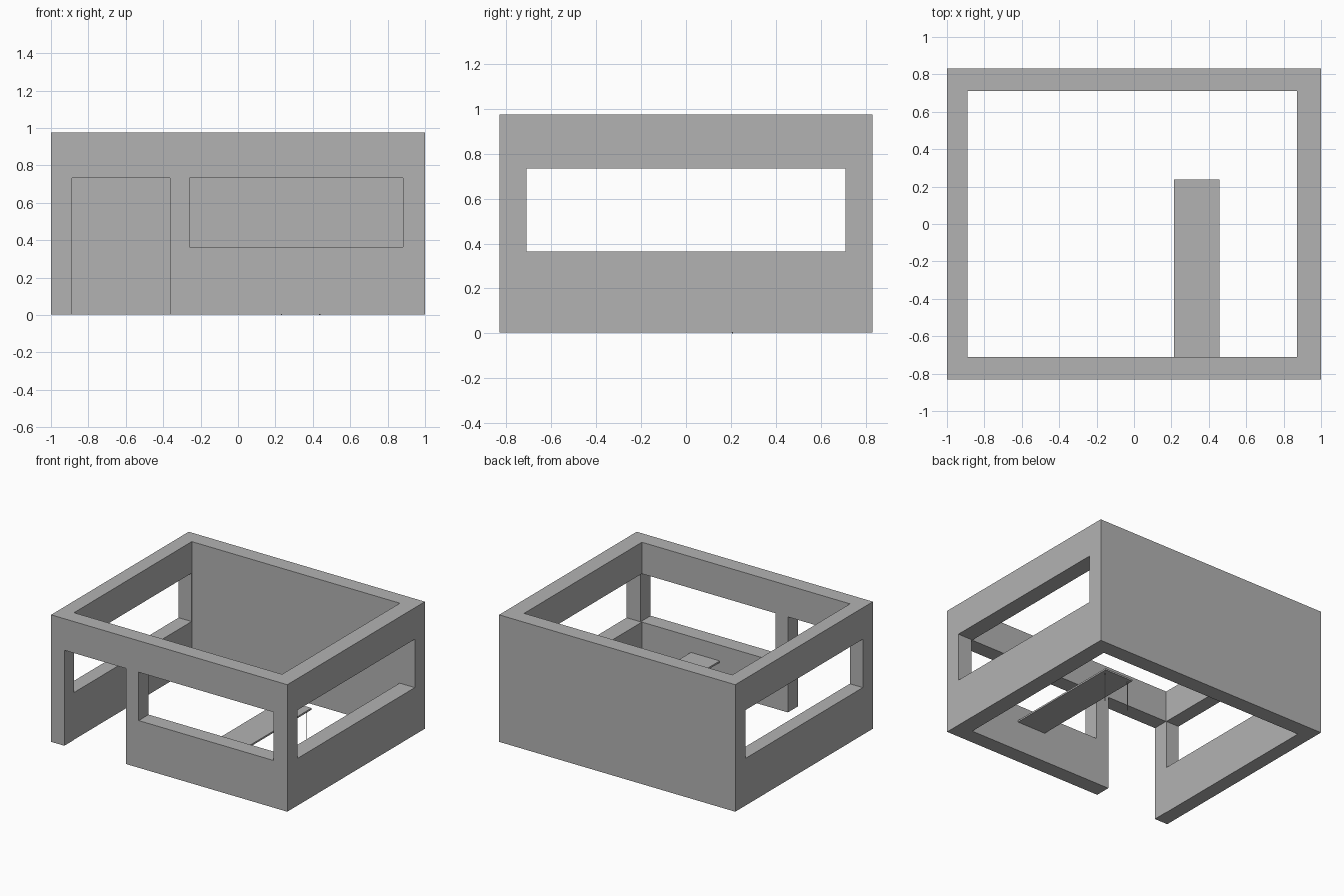
import bpy

cube = bpy.data.objects.get("Cube")
if cube:
    bpy.data.objects.remove(cube, do_unlink=True)

grey = bpy.data.materials.new("plain_grey")
grey.use_nodes = True
COLOUR = (0.45, 0.45, 0.45, 1)
grey.diffuse_color = COLOUR
grey.node_tree.nodes["Principled BSDF"].inputs["Base Color"].default_value = COLOUR


def box(name, x, y, z):
    """Box spanning the given (min, max) ranges."""
    spans = (x, y, z)
    bpy.ops.mesh.primitive_cube_add(size=1, location=[(a + b) / 2 for a, b in spans])
    ob = bpy.context.object
    ob.name = name
    ob.scale = [b - a for a, b in spans]
    bpy.ops.object.transform_apply(location=True, rotation=False, scale=True)
    ob.data.materials.append(grey)
    return ob


def cut(target, x, y, z):
    """Subtract a box from the target and discard the cutter."""
    cutter = box("cutter", x, y, z)
    cutter.hide_render = True
    mod = target.modifiers.new("opening", 'BOOLEAN')
    mod.operation = 'DIFFERENCE'
    mod.solver = 'EXACT'
    mod.object = cutter
    bpy.context.view_layer.objects.active = target
    bpy.ops.object.modifier_apply(modifier=mod.name)
    bpy.data.objects.remove(cutter, do_unlink=True)


SILL, HEAD = 0.364, 0.734

# Open-topped, floorless room
walls = box("walls", (-1, 1), (-0.832, 0.832), (0.003, 0.975))
cut(walls, (-0.89, 0.872), (-0.712, 0.712), (-0.5, 1.5))

# Window bands through both side walls
cut(walls, (-1.5, 1.5), (-0.71, 0.71), (SILL, HEAD))

# Front window and doorway
cut(walls, (-0.258, 0.882), (-1.2, -0.6), (SILL, HEAD))
cut(walls, (-0.888, -0.364), (-1.2, -0.6), (-0.5, HEAD))

# Counter fixed to the front wall, on two thin legs
box("counter_top", (0.213, 0.457), (-0.712, 0.237), (0.23, 0.243))
for side, x in (("right", 0.233), ("left", 0.437)):
    bpy.ops.mesh.primitive_cylinder_add(vertices=8, radius=0.003, depth=0.232,
                                        location=(x, 0.207, 0.116))
    leg = bpy.context.object
    leg.name = "counter_leg_" + side
    leg.data.materials.append(grey)
